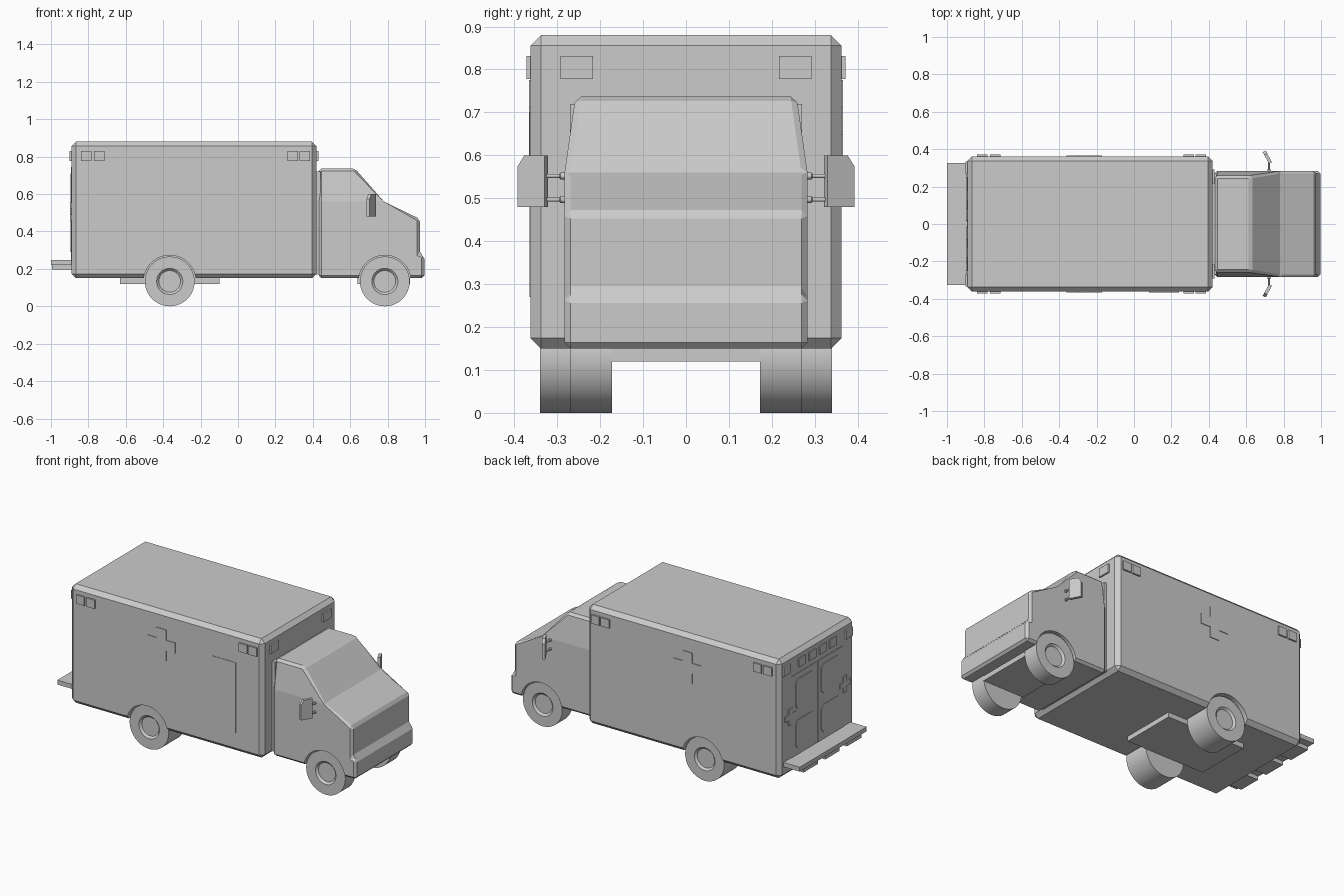
import bpy
import bmesh
from math import pi
from mathutils import Matrix, Vector

if "Cube" in bpy.data.objects:
    bpy.data.objects.remove(bpy.data.objects["Cube"])

GREY = (0.6, 0.6, 0.6, 1.0)
mat = bpy.data.materials.new("plain_grey")
mat.use_nodes = True
mat.diffuse_color = GREY
mat.node_tree.nodes["Principled BSDF"].inputs["Base Color"].default_value = GREY


def finish(name, bm):
    bmesh.ops.recalc_face_normals(bm, faces=bm.faces)
    mesh = bpy.data.meshes.new(name)
    bm.to_mesh(mesh)
    bm.free()
    mesh.materials.append(mat)
    obj = bpy.data.objects.new(name, mesh)
    bpy.context.collection.objects.link(obj)
    return obj


def bevel_sharp(bm, width, angle=0.5):
    edges = [e for e in bm.edges if e.calc_face_angle(0) > angle]
    bmesh.ops.bevel(bm, geom=edges, offset=width, segments=1, affect='EDGES')


def box(name, x, y, z, bevel=0):
    bm = bmesh.new()
    size = [b - a for a, b in (x, y, z)]
    mid = [(a + b) / 2 for a, b in (x, y, z)]
    bmesh.ops.create_cube(bm, size=1, matrix=Matrix.Translation(mid) @ Matrix.Diagonal((*size, 1)))
    if bevel:
        bevel_sharp(bm, bevel)
    return finish(name, bm)


def prism(bm, points, push):
    """Extrude a closed outline along a vector."""
    face = bm.faces.new([bm.verts.new(p) for p in points])
    new = bmesh.ops.extrude_face_region(bm, geom=[face])["geom"]
    bmesh.ops.translate(bm, vec=push, verts=[v for v in new if isinstance(v, bmesh.types.BMVert)])
    bmesh.ops.recalc_face_normals(bm, faces=bm.faces)


def lathe(name, profile, x, z, steps=40):
    """Spin (radius, y) points about an axis parallel to y."""
    bm = bmesh.new()
    verts = [bm.verts.new((x + r, y, z)) for r, y in profile]
    edges = [bm.edges.new(pair) for pair in zip(verts, verts[1:])]
    bmesh.ops.spin(bm, geom=verts + edges, cent=(x, 0, z), axis=(0, 1, 0), angle=2 * pi, steps=steps)
    bmesh.ops.remove_doubles(bm, verts=bm.verts, dist=0.0005)
    return finish(name, bm)


def cross_plate(name, centre, across, normal, size, thick):
    """Thin plus-shaped emblem plate."""
    a, b = size / 2, size / 6
    pts = [(b, a), (b, b), (a, b), (a, -b), (b, -b), (b, -a),
           (-b, -a), (-b, -b), (-a, -b), (-a, b), (-b, b), (-b, a)]
    bm = bmesh.new()
    prism(bm, [Vector(centre) + Vector(across) * u + Vector((0, 0, v)) for u, v in pts],
          Vector(normal) * thick)
    return finish(name, bm)


# Cargo body
body = box("cargo_body", (-0.89, 0.42), (-0.362, 0.362), (0.15, 0.88), 0.024)

# Cab with tapered upper part and bumper step
bm = bmesh.new()
outline = [(0.432, 0.15), (0.432, 0.737), (0.625, 0.737), (0.78, 0.56), (0.972, 0.467),
           (0.972, 0.28), (0.996, 0.27), (0.996, 0.15)]
prism(bm, [(x, -0.283, z) for x, z in outline], (0, 0.566, 0))
belt = 0.56
bmesh.ops.bisect_plane(bm, geom=bm.verts[:] + bm.edges[:] + bm.faces[:],
                       plane_co=(0, 0, belt), plane_no=(0, 0, 1))
for v in bm.verts:
    if v.co.z > belt:
        v.co.y *= 1 - 0.09 * (v.co.z - belt) / (0.737 - belt)
bevel_sharp(bm, 0.014, 0.6)
cab = finish("cab", bm)
box("cab_joint", (0.41, 0.44), (-0.27, 0.27), (0.17, 0.72))

# Wheels and their wells
R = 0.133
smooth = []
for axle, host, x, inner, outer in (("front", cab, 0.785, 0.172, 0.27),
                                    ("rear", body, -0.365, 0.175, 0.34)):
    for side, s in (("left", 1), ("right", -1)):
        well = lathe("well_cutter", [(0, s * 0.165), (0.14, s * 0.165), (0.14, s * 0.45), (0, s * 0.45)], x, R)
        well.hide_render = True
        cut = host.modifiers.new("well", 'BOOLEAN')
        cut.operation = 'DIFFERENCE'
        cut.solver = 'EXACT'
        cut.object = well
        bpy.context.view_layer.objects.active = host
        bpy.ops.object.modifier_apply(modifier=cut.name)
        bpy.data.objects.remove(well)
        profile = [(0, inner), (R, inner), (R, outer), (0.07, outer),
                   (0.058, outer - 0.012), (0, outer - 0.012)]
        smooth.append(lathe(f"{axle}_{side}_wheel", [(r, s * y) for r, y in profile], x, R))

# Underside frames
box("rear_frame", (-0.63, -0.1), (-0.172, 0.172), (0.12, 0.155))
box("front_frame", (0.64, 0.92), (-0.172, 0.172), (0.12, 0.155))

# Rear step with supports
box("rear_step", (-1.0, -0.885), (-0.325, 0.325), (0.22, 0.247))
for i, y in enumerate((-0.21, 0, 0.21)):
    box(f"step_support_{i}", (-0.995, -0.885), (y - 0.07, y + 0.07), (0.196, 0.221))

# Marker lights, side emblems and mirrors on both sides
for side, s in (("left", 1), ("right", -1)):
    for i, x in enumerate((-0.812, -0.743, 0.292, 0.358)):
        box(f"{side}_light_{i}", (x - 0.028, x + 0.028), sorted((s * 0.355, s * 0.372)), (0.778, 0.831))
    for end, x in (("front", (0.41, 0.43)), ("back", (-0.9, -0.88))):
        box(f"{end}_{side}_light", x, sorted((s * 0.217, s * 0.292)) if end == "front"
            else sorted((s * 0.27, s * 0.335)), (0.778, 0.831))
    cross_plate(f"{side}_emblem", (-0.265, s * 0.361, 0.68), (1, 0, 0), (0, s, 0), 0.19, 0.005)

    bm = bmesh.new()
    shape = [(0, 0.48), (0, 0.6), (0.75, 0.6), (1, 0.575), (1, 0.48)]
    prism(bm, [(0.722 - 0.034 * t, s * (0.322 + 0.062 * t), z) for t, z in shape],
          (0.016, s * 0.008, 0))
    finish(f"{side}_mirror", bm)
    for i, z in enumerate((0.497, 0.552)):
        arm = [(0, 0.265), (0.008, 0.265), (0.008, 0.292), (0.005, 0.295), (0.005, 0.33), (0, 0.33)]
        smooth.append(lathe(f"{side}_mirror_arm_{i}", [(r, s * y) for r, y in arm], 0.722, z, 12))

# Rear doors with windows, lower panels and emblems
BACK = -0.89
for side, s in (("left", 1), ("right", -1)):
    def panel(name, y, z, out, bevel=0):
        bm = bmesh.new()
        (y0, y1), (z0, z1) = sorted((s * y[0], s * y[1])), z
        b = bevel or 0.001
        pts = [(y0 + b, z0), (y1 - b, z0), (y1, z0 + b), (y1, z1 - b),
               (y1 - b, z1), (y0 + b, z1), (y0, z1 - b), (y0, z0 + b)]
        prism(bm, [(BACK + 0.001, a, c) for a, c in pts], (-out - 0.001, 0, 0))
        return finish(f"{side}_{name}", bm)

    panel("rear_door", (0.003, 0.25), (0.24, 0.745), 0.003)
    panel("rear_window", (0.035, 0.215), (0.53, 0.71), 0.006, 0.02)
    panel("rear_lower_panel", (0.035, 0.215), (0.29, 0.46), 0.006, 0.02)
    cross_plate(f"{side}_rear_emblem", (BACK, s * 0.265, 0.505), (0, 1, 0), (-1, 0, 0), 0.1, 0.007)
    for i, y in enumerate((0.05, 0.15)):
        panel(f"rear_top_light_{i}", (y - 0.033, y + 0.033), (0.778, 0.831), 0.007)

# Side door on the right
box("side_door", (0.08, 0.24), (-0.365, -0.355), (0.27, 0.7))

# Smooth the round parts
bpy.ops.object.select_all(action='DESELECT')
for obj in smooth:
    obj.select_set(True)
bpy.context.view_layer.objects.active = smooth[0]
bpy.ops.object.shade_smooth_by_angle(angle=0.6)
